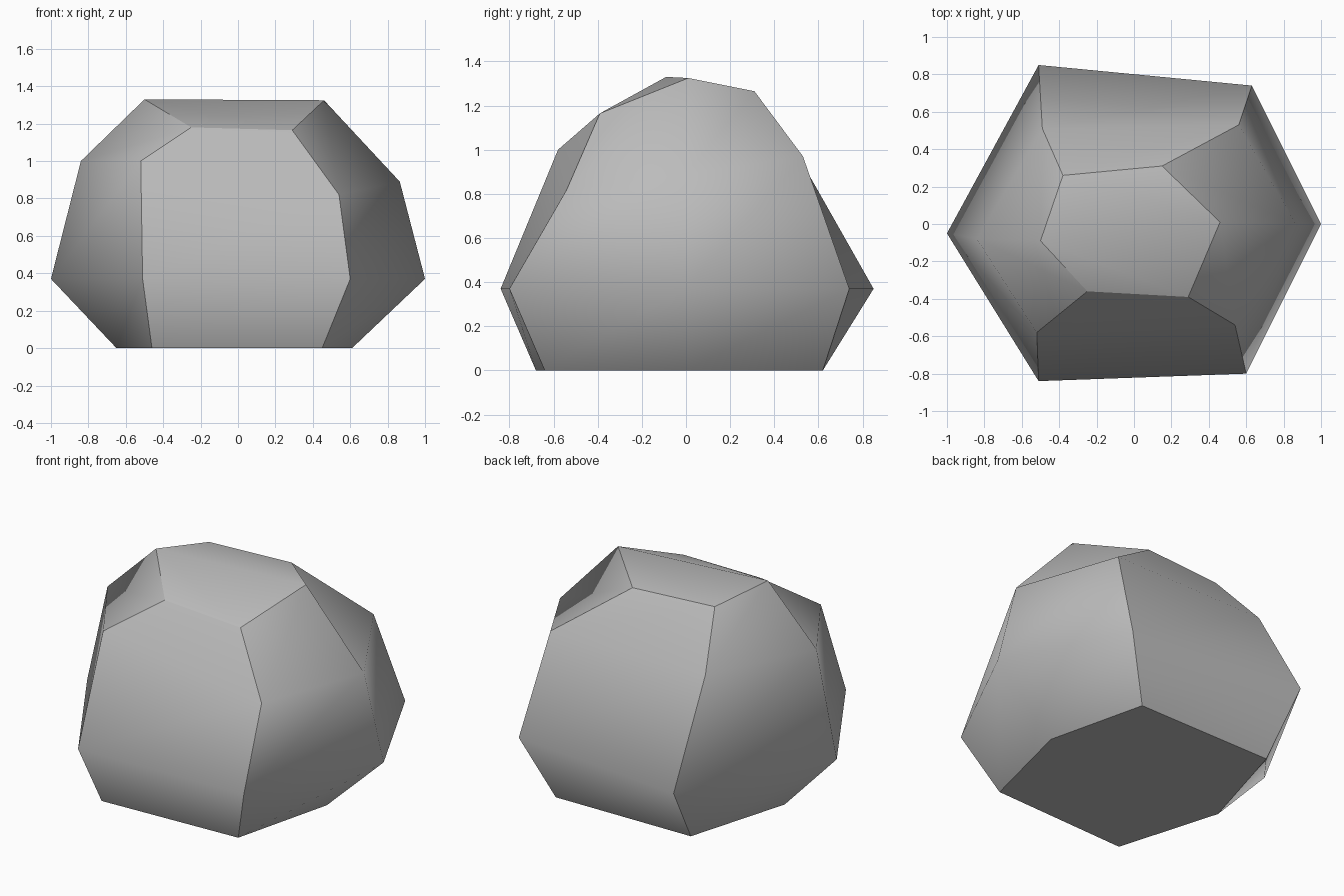
import bpy, bmesh

cube = bpy.data.objects.get("Cube")
if cube:
    bpy.data.objects.remove(cube, do_unlink=True)

# Stone colour
stone = bpy.data.materials.new("stone_grey")
stone.use_nodes = True
grey = (0.5, 0.5, 0.5, 1)
stone.diffuse_color = grey
stone.node_tree.nodes["Principled BSDF"].inputs["Base Color"].default_value = grey

# Six-sided rings from base to crown, counter-clockwise from the right point
rings = [
    [(.61, 0, 0), (.46, .62, 0), (-.46, .61, 0),
     (-.65, -.04, 0), (-.46, -.68, 0), (.45, -.64, 0)],
    [(1, 0, .37), (.63, .74, .37), (-.51, .85, .37),
     (-1, -.05, .37), (-.51, -.84, .37), (.6, -.8, .37)],
    [(.865, 0, .89), (.56, .53, .97), (-.49, .51, .97),
     (-.84, -.08, 1), (-.52, -.58, 1), (.54, -.54, .82)],
    [(.46, .01, 1.325), (.15, .31, 1.265), (-.38, .26, 1.27),
     (-.5, -.09, 1.33), (-.25, -.36, 1.18), (.29, -.39, 1.165)],
]

bm = bmesh.new()
loops = [[bm.verts.new(p) for p in ring] for ring in rings]

# Sides, base and a crown split along its ridge
for low, high in zip(loops, loops[1:]):
    for i in range(6):
        j = (i + 1) % 6
        bm.faces.new((low[i], low[j], high[j], high[i]))
bm.faces.new(loops[0][::-1])
crown = loops[-1]
bm.faces.new(crown[:4])
bm.faces.new(crown[3:] + crown[:1])
for face in bm.faces:
    face.smooth = True


# Crisp rims and four crisp corner columns
def crease(a, b):
    bm.edges.get((a, b)).smooth = False


for ring in (loops[0], crown):
    for i in range(6):
        crease(ring[i], ring[(i + 1) % 6])
for low, high in zip(loops, loops[1:]):
    for i in (1, 2, 4, 5):
        crease(low[i], high[i])

mesh = bpy.data.meshes.new("boulder")
bm.to_mesh(mesh)
bm.free()
mesh.materials.append(stone)
boulder = bpy.data.objects.new("boulder", mesh)
bpy.context.collection.objects.link(boulder)
